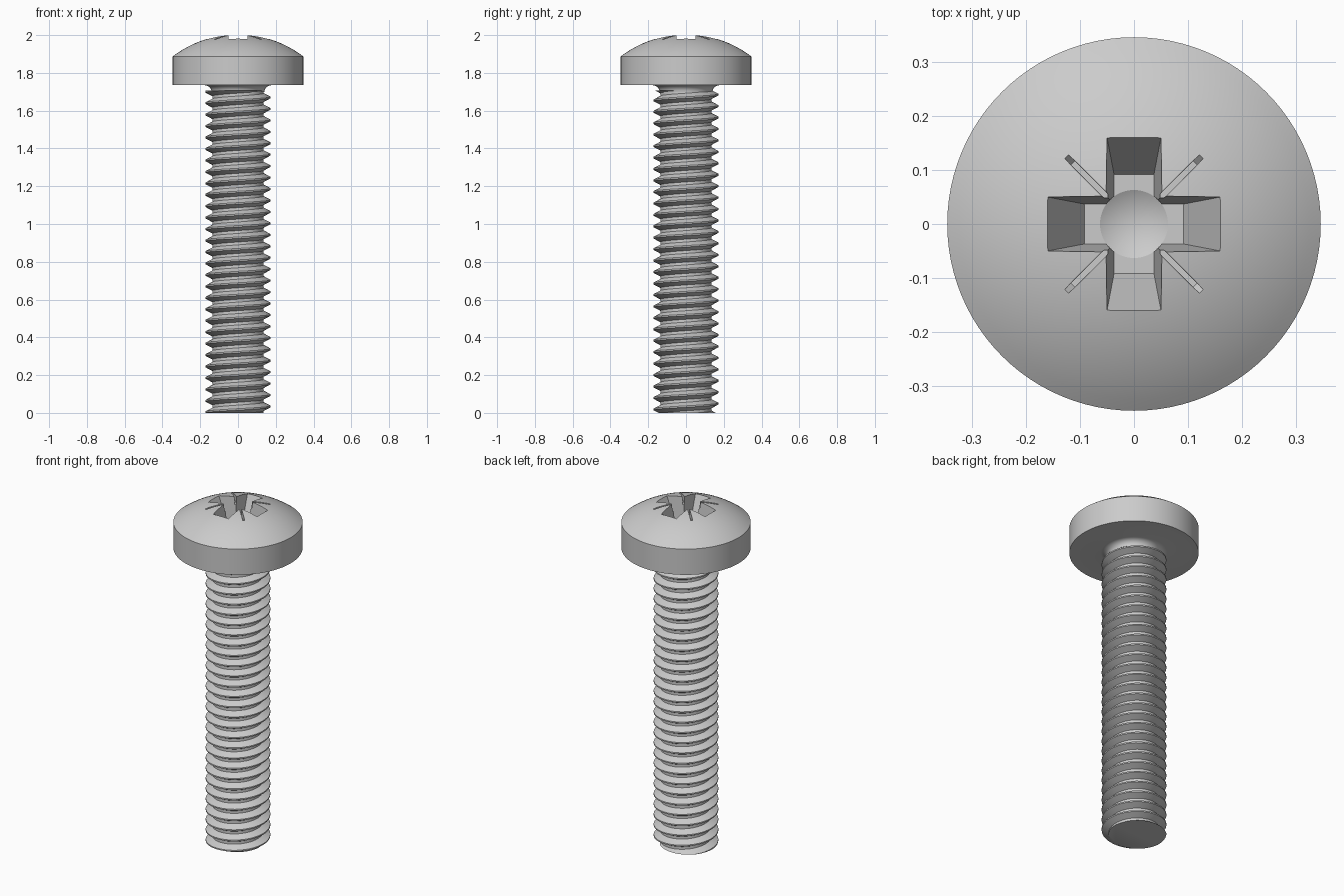
import bpy, bmesh, math
from mathutils import Matrix

if "Cube" in bpy.data.objects:
    bpy.data.objects.remove(bpy.data.objects["Cube"])

PITCH, R_MAJOR, R_ROOT = 0.0606, 0.173, 0.136
Z_NECK, Z_HEAD, Z_RIM, Z_APEX, R_HEAD = 1.70, 1.735, 1.887, 2.004, 0.346


def make_object(name, bm):
    bmesh.ops.recalc_face_normals(bm, faces=bm.faces[:])
    mesh = bpy.data.meshes.new(name)
    bm.to_mesh(mesh)
    bm.free()
    ob = bpy.data.objects.new(name, mesh)
    bpy.context.collection.objects.link(ob)
    return ob


def lathe(name, profile, seg=96):
    bm = bmesh.new()
    vs = [bm.verts.new((r, 0, z)) for r, z in profile]
    es = [bm.edges.new(p) for p in zip(vs, vs[1:])]
    bmesh.ops.spin(bm, geom=vs + es, axis=(0, 0, 1), cent=(0, 0, 0),
                   angle=2 * math.pi, steps=seg)
    bmesh.ops.remove_doubles(bm, verts=bm.verts[:], dist=1e-5)
    return make_object(name, bm)


def frustum(name, bottom, top, z0, z1, angle=0):
    """Tapered box; bottom and top are (x0, x1, half_width)."""
    bm = bmesh.new()
    rings = []
    for (a, b, w), z in ((bottom, z0), (top, z1)):
        rings.append([bm.verts.new(p) for p in
                      ((a, -w, z), (b, -w, z), (b, w, z), (a, w, z))])
    lo, hi = rings
    bm.faces.new(lo)
    bm.faces.new(hi)
    for i in range(4):
        j = (i + 1) % 4
        bm.faces.new((lo[i], lo[j], hi[j], hi[i]))
    bm.transform(Matrix.Rotation(angle, 4, 'Z'))
    return make_object(name, bm)


def smooth(ob, degrees):
    bpy.ops.object.select_all(action='DESELECT')
    ob.select_set(True)
    bpy.context.view_layer.objects.active = ob
    bpy.ops.object.shade_smooth_by_angle(angle=math.radians(degrees))


# Threaded shank: a helical strip, welded between turns and cut flat at both ends
N, turns = 64, 32
section = [(-0.0625, R_MAJOR), (0.0625, R_MAJOR), (0.375, R_ROOT), (0.625, R_ROOT)]
bm = bmesh.new()
grid = []
for i in range(N * turns + 1):
    a = 2 * math.pi * i / N
    t = a + math.radians(160)
    grid.append([bm.verts.new((r * math.cos(t), r * math.sin(t),
                               PITCH * (i / N - 2 + dz))) for dz, r in section])
for i in range(N * (turns - 1)):
    col0 = grid[i] + [grid[i + N][0]]
    col1 = grid[i + 1] + [grid[i + 1 + N][0]]
    for k in range(4):
        bm.faces.new((col0[k], col1[k], col1[k + 1], col0[k + 1]))
for z, up in ((0, -1), (Z_NECK + 0.008, 1)):
    cut = bmesh.ops.bisect_plane(bm, geom=bm.verts[:] + bm.edges[:] + bm.faces[:],
                                 dist=1e-6, plane_co=(0, 0, z),
                                 plane_no=(0, 0, up), clear_outer=True)
    edges = [e for e in cut['geom_cut'] if isinstance(e, bmesh.types.BMEdge)]
    bmesh.ops.contextual_create(bm, geom=edges)
loose = [v for v in bm.verts if not v.link_faces]
bmesh.ops.delete(bm, geom=loose, context='VERTS')
shank = make_object("threaded_shank", bm)
smooth(shank, 30)

# Head: underside fillet, cylindrical rim and spherical dome
fillet = [(0.178 - 0.038 * math.cos(t), Z_NECK + 0.035 * math.sin(t))
          for t in (math.pi / 2 * k / 6 for k in range(7))]
drop = Z_APEX - Z_RIM
R = (R_HEAD ** 2 + drop ** 2) / (2 * drop)
a_max = math.asin(R_HEAD / R)
dome = [(R * math.sin(a), Z_APEX - R + R * math.cos(a))
        for a in (a_max * (1 - k / 14) for k in range(15))]
head = lathe("pan_head", [(0, Z_NECK)] + fillet + [(R_HEAD, Z_HEAD)] + dome)

# Cross recess: two tapered wings, a conical core and four diagonal marks
cutters = []
for k in range(2):
    cutters.append(frustum("wing_cutter", (-0.092, 0.092, 0.037),
                           (-0.192, 0.192, 0.056), 1.83, 2.05, k * math.pi / 2))
cutters.append(lathe("core_cutter", [(0, 1.795), (0.063, 1.83), (0.064, 2.05), (0, 2.05)], 48))
for k in range(4):
    cutters.append(frustum("mark_cutter", (0.03, 0.160, 0.005), (0.03, 0.240, 0.006),
                           1.957, 2.05, math.pi / 4 + k * math.pi / 2))
for c in cutters:
    c.hide_render = True
    mod = head.modifiers.new("recess", 'BOOLEAN')
    mod.operation, mod.solver, mod.object = 'DIFFERENCE', 'EXACT', c
    bpy.context.view_layer.objects.active = head
    bpy.ops.object.modifier_apply(modifier=mod.name)
for c in cutters:
    bpy.data.objects.remove(c)
smooth(head, 25)
